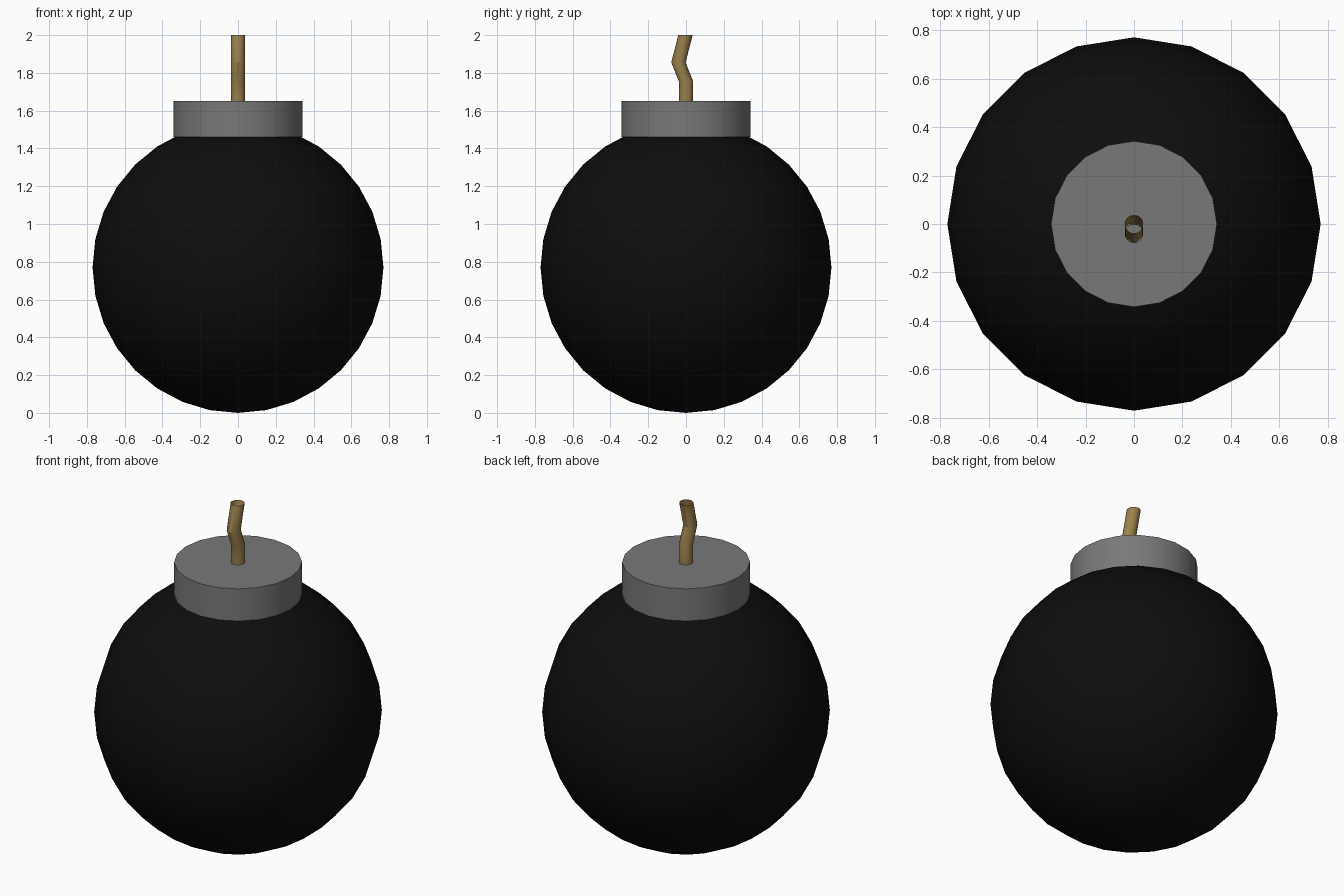
import bpy, bmesh, math

if "Cube" in bpy.data.objects:
    bpy.data.objects.remove(bpy.data.objects["Cube"])


def material(name, rgb):
    m = bpy.data.materials.new(name)
    m.diffuse_color = (*rgb, 1)
    m.use_nodes = True
    m.node_tree.nodes["Principled BSDF"].inputs["Base Color"].default_value = m.diffuse_color
    return m


def lathe_rings(name, rings, sides, mat, caps=True, angle=40):
    """Skin horizontal rings given as (y offset, z, radius)."""
    bm = bmesh.new()
    loops = []
    for y, z, r in rings:
        loops.append([bm.verts.new((r * math.cos(math.tau * i / sides),
                                    y + r * math.sin(math.tau * i / sides), z))
                      for i in range(sides)])
    for a, b in zip(loops, loops[1:]):
        for i in range(sides):
            j = (i + 1) % sides
            bm.faces.new((a[i], a[j], b[j], b[i]))
    if caps:
        bm.faces.new(loops[0][::-1])
        bm.faces.new(loops[-1])
    me = bpy.data.meshes.new(name)
    bm.to_mesh(me)
    bm.free()
    ob = bpy.data.objects.new(name, me)
    bpy.context.collection.objects.link(ob)
    finish(ob, mat, angle)


def finish(ob, mat, angle):
    ob.data.materials.append(mat)
    bpy.ops.object.select_all(action='DESELECT')
    ob.select_set(True)
    bpy.context.view_layer.objects.active = ob
    bpy.ops.object.shade_smooth_by_angle(angle=math.radians(angle))


black = material("black iron", (0.004, 0.004, 0.004))
grey = material("grey metal", (0.19, 0.19, 0.19))
tan = material("tan rope", (0.33, 0.22, 0.075))

# Round body
bpy.ops.mesh.primitive_uv_sphere_add(segments=20, ring_count=16, radius=0.77,
                                     location=(0, 0, 0.77))
body = bpy.context.object
body.name = "body"
finish(body, black, 40)

# Neck collar
lathe_rings("collar", [(0, 1.46, 0.342), (0, 1.65, 0.342)], 20, grey)

# Kinked hollow fuse
lathe_rings("fuse", [(0, 1.65, 0.038), (0, 1.755, 0.038),
                     (-0.04, 1.855, 0.038), (-0.003, 2.0, 0.038)],
            16, tan, caps=False, angle=35)
